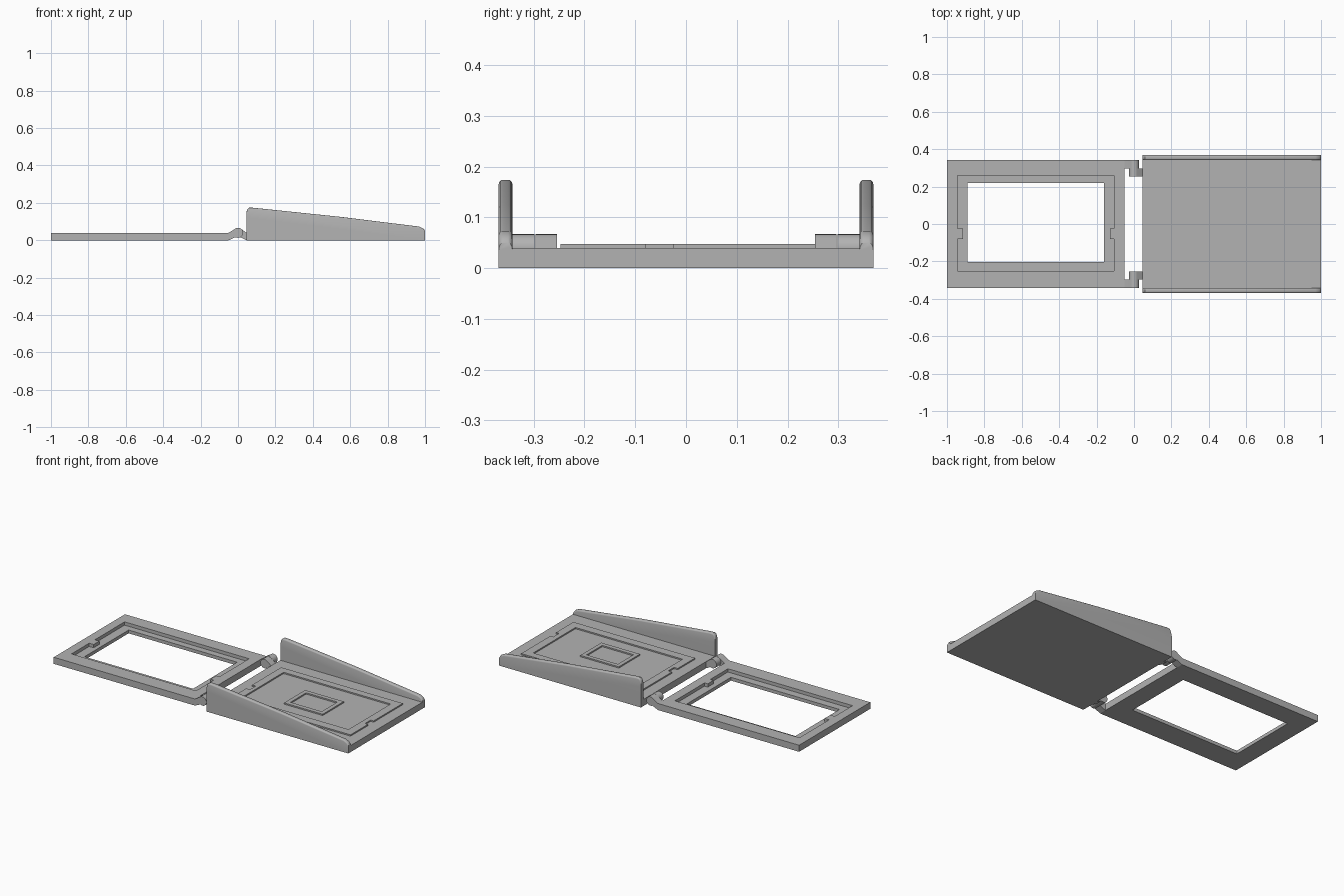
import bpy, bmesh, math
from mathutils import Vector

if "Cube" in bpy.data.objects:
    bpy.data.objects.remove(bpy.data.objects["Cube"])

GREY = (0.45, 0.45, 0.45, 1)
mat = bpy.data.materials.new("plain grey")
mat.use_nodes = True
mat.diffuse_color = GREY
mat.node_tree.nodes["Principled BSDF"].inputs["Base Color"].default_value = GREY


def prism(name, loops, start, depth, axis="z"):
    """Fill closed outlines (later ones are holes) and extrude along an axis."""
    bm = bmesh.new()
    for loop in loops:
        if axis == "z":
            vs = [bm.verts.new((a, b, start)) for a, b in loop]
        else:
            vs = [bm.verts.new((a, start, b)) for a, b in loop]
        for i, v in enumerate(vs):
            bm.edges.new((vs[i - 1], v))
    bmesh.ops.triangle_fill(bm, use_beauty=True, edges=bm.edges[:])
    bmesh.ops.dissolve_limit(bm, angle_limit=0.01, verts=bm.verts[:], edges=bm.edges[:])
    ext = bmesh.ops.extrude_face_region(bm, geom=bm.faces[:], use_keep_orig=True)
    step = Vector((0, 0, depth)) if axis == "z" else Vector((0, depth, 0))
    bmesh.ops.translate(bm, vec=step,
                        verts=[g for g in ext["geom"] if isinstance(g, bmesh.types.BMVert)])
    bmesh.ops.recalc_face_normals(bm, faces=bm.faces[:])
    mesh = bpy.data.meshes.new(name)
    bm.to_mesh(mesh)
    bm.free()
    mesh.materials.append(mat)
    obj = bpy.data.objects.new(name, mesh)
    bpy.context.collection.objects.link(obj)
    return obj


def rect(x0, x1, y0, y1):
    return [(x0, y0), (x1, y0), (x1, y1), (x0, y1)]


def notched(x0, x1, y0, y1, left, right):
    """Rectangle with a small inward notch on each short side."""
    low, high = -0.08, -0.025
    return [(x0, y0), (x1, y0), (x1, low), (x1 - right, low), (x1 - right, high), (x1, high),
            (x1, y1), (x0, y1), (x0, high), (x0 + left, high), (x0 + left, low), (x0, low)]


def activate(obj):
    bpy.ops.object.select_all(action="DESELECT")
    obj.select_set(True)
    bpy.context.view_layer.objects.active = obj


def cut(obj, cutter):
    mod = obj.modifiers.new("cut", "BOOLEAN")
    mod.operation = "DIFFERENCE"
    mod.solver = "EXACT"
    mod.object = cutter
    activate(obj)
    bpy.ops.object.modifier_apply(modifier=mod.name)
    bpy.data.objects.remove(cutter)


# Open frame lid with a stepped window
THICK = 0.04
frame = prism("lid_frame", [rect(-1, -0.05, -0.342, 0.342), rect(-0.89, -0.16, -0.203, 0.22)],
              0, THICK)
cut(frame, prism("recess_cutter", [notched(-0.945, -0.107, -0.25, 0.26, 0.03, 0.022)], 0.02, 0.1))

# Base plate with raised rim and a small centre ring
prism("base_plate", [rect(0.045, 1, -0.342, 0.342)], 0, THICK)
prism("raised_rim", [notched(0.112, 0.93, -0.247, 0.255, 0.025, 0.02),
                     rect(0.16, 0.88, -0.195, 0.21)], 0.03, 0.018)
prism("centre_ring", [rect(0.39, 0.65, -0.115, 0.088), rect(0.415, 0.625, -0.088, 0.062)],
      0.03, 0.018)

# Tapering side walls with rounded top edges
wall = [(0.045, 0), (1, 0), (1, 0.05), (0.992, 0.062), (0.97, 0.073),
        (0.55, 0.125), (0.08, 0.174), (0.06, 0.174), (0.05, 0.166), (0.045, 0.15)]
for side, start in (("left", 0.342), ("right", -0.369)):
    obj = prism(side + "_wall", [wall], start, 0.027, "y")
    bm = bmesh.new()
    bm.from_mesh(obj.data)
    top = [e for e in bm.edges if all(v.co.z > 0.045 for v in e.verts)
           and abs(e.verts[0].co.y - e.verts[1].co.y) < 0.001]
    bmesh.ops.bevel(bm, geom=top, offset=0.008, segments=3, profile=0.5, affect="EDGES")
    bm.to_mesh(obj.data)
    bm.free()
    activate(obj)
    bpy.ops.object.shade_smooth_by_angle(angle=math.radians(35))


# Hinge knuckles: a round barrel blending into an arm
def knuckle(name, edge, y0, y1):
    s = 1 if edge > 0 else -1
    r, cz = 0.027, 0.04
    arc = [(s * r * math.cos(math.radians(a)), cz + r * math.sin(math.radians(a)))
           for a in range(45, 301, 15)]
    obj = prism(name, [[(edge, 0), (edge, THICK)] + arc], y0, y1 - y0, "y")
    activate(obj)
    bpy.ops.object.shade_smooth_by_angle(angle=math.radians(30))


for side, s in (("left", 1), ("right", -1)):
    for part, edge, a, b in (("lid", -0.05, 0.298, 0.342), ("base", 0.045, 0.254, 0.297)):
        knuckle(f"{side}_{part}_knuckle", edge, *sorted((s * a, s * b)))
